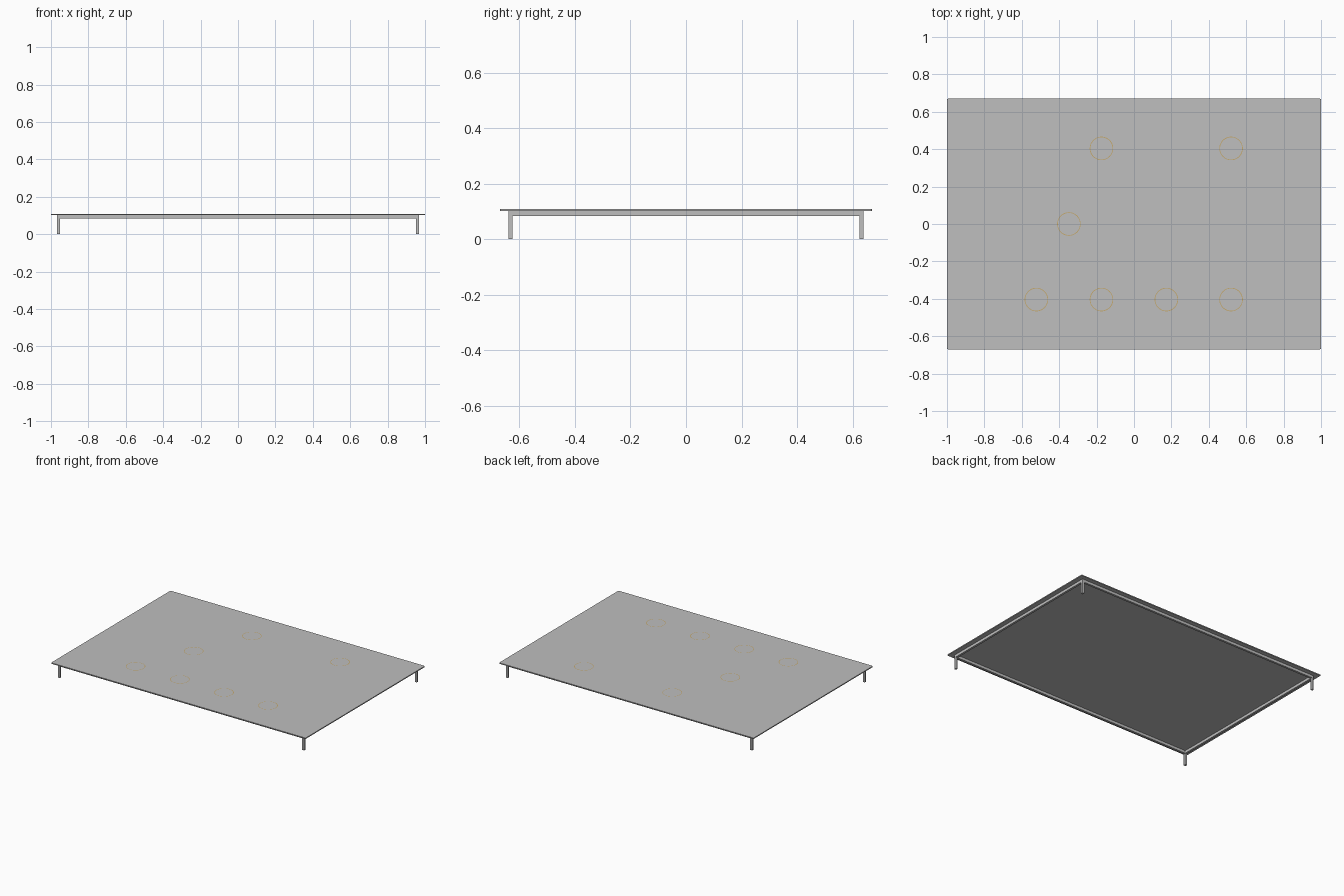
import bpy, bmesh
from mathutils import Matrix

cube = bpy.data.objects.get("Cube")
if cube:
    bpy.data.objects.remove(cube, do_unlink=True)


def material(name, rgb):
    mat = bpy.data.materials.new(name)
    mat.use_nodes = True
    mat.diffuse_color = (*rgb, 1)
    mat.node_tree.nodes["Principled BSDF"].inputs["Base Color"].default_value = (*rgb, 1)
    return mat


steel = material("brushed steel", (0.52, 0.52, 0.52))
brass = material("pale brass", (0.56, 0.40, 0.16))


def make_object(name, bm, mat):
    mesh = bpy.data.meshes.new(name)
    bm.to_mesh(mesh)
    bm.free()
    mesh.materials.append(mat)
    obj = bpy.data.objects.new(name, mesh)
    bpy.context.collection.objects.link(obj)
    return obj


def box(name, centre, size, mat, corner=0):
    bm = bmesh.new()
    bmesh.ops.create_cube(bm, size=1, matrix=Matrix.Translation(centre) @ Matrix.Diagonal((*size, 1)))
    if corner:
        upright = [e for e in bm.edges if abs(e.verts[0].co.z - e.verts[1].co.z) > size[2] / 2]
        bmesh.ops.bevel(bm, geom=upright, offset=corner, segments=3, profile=0.5, affect='EDGES')
    return make_object(name, bm, mat)


def ring(name, x, y, z, radius, width, mat):
    # Flat inlay made by bridging two circles
    bm = bmesh.new()
    for r in (radius - width / 2, radius + width / 2):
        bmesh.ops.create_circle(bm, segments=48, radius=r, matrix=Matrix.Translation((x, y, z)))
    bmesh.ops.bridge_loops(bm, edges=bm.edges[:])
    for f in bm.faces:
        f.normal_update()
        if f.normal.z < 0:
            f.normal_flip()
    return make_object(name, bm, mat)


TOP, UNDER, RAIL_BOTTOM = 0.109, 0.102, 0.083
LEG_X, LEG_Y, THICK = 0.96, 0.632, 0.015

# Thin top plate
box("top_plate", (0, 0, (TOP + UNDER) / 2), (2, 1.34, TOP - UNDER), steel, corner=0.006)

# Legs and the rails joining them
rail_z, rail_h = (UNDER + RAIL_BOTTOM) / 2, UNDER - RAIL_BOTTOM
for sy, depth in ((-1, "front"), (1, "back")):
    box(f"{depth}_rail", (0, sy * LEG_Y, rail_z), (2 * LEG_X - THICK, THICK, rail_h), steel)
    for sx, side in ((-1, "right"), (1, "left")):
        box(f"{depth}_{side}_leg", (sx * LEG_X, sy * LEG_Y, UNDER / 2), (THICK, THICK, UNDER), steel)
for sx, side in ((-1, "right"), (1, "left")):
    box(f"{side}_rail", (sx * LEG_X, 0, rail_z), (THICK, 2 * LEG_Y - THICK, rail_h), steel)

# Circular inlays, laid out in three rows
rows = {0.404: (-0.174, 0.519), 0.0: (-0.348,), -0.404: (-0.522, -0.174, 0.173, 0.519)}
count = 0
for y, xs in rows.items():
    for x in xs:
        count += 1
        ring(f"inlay_ring_{count}", x, y, TOP + 0.0008, 0.061, 0.004, brass)
